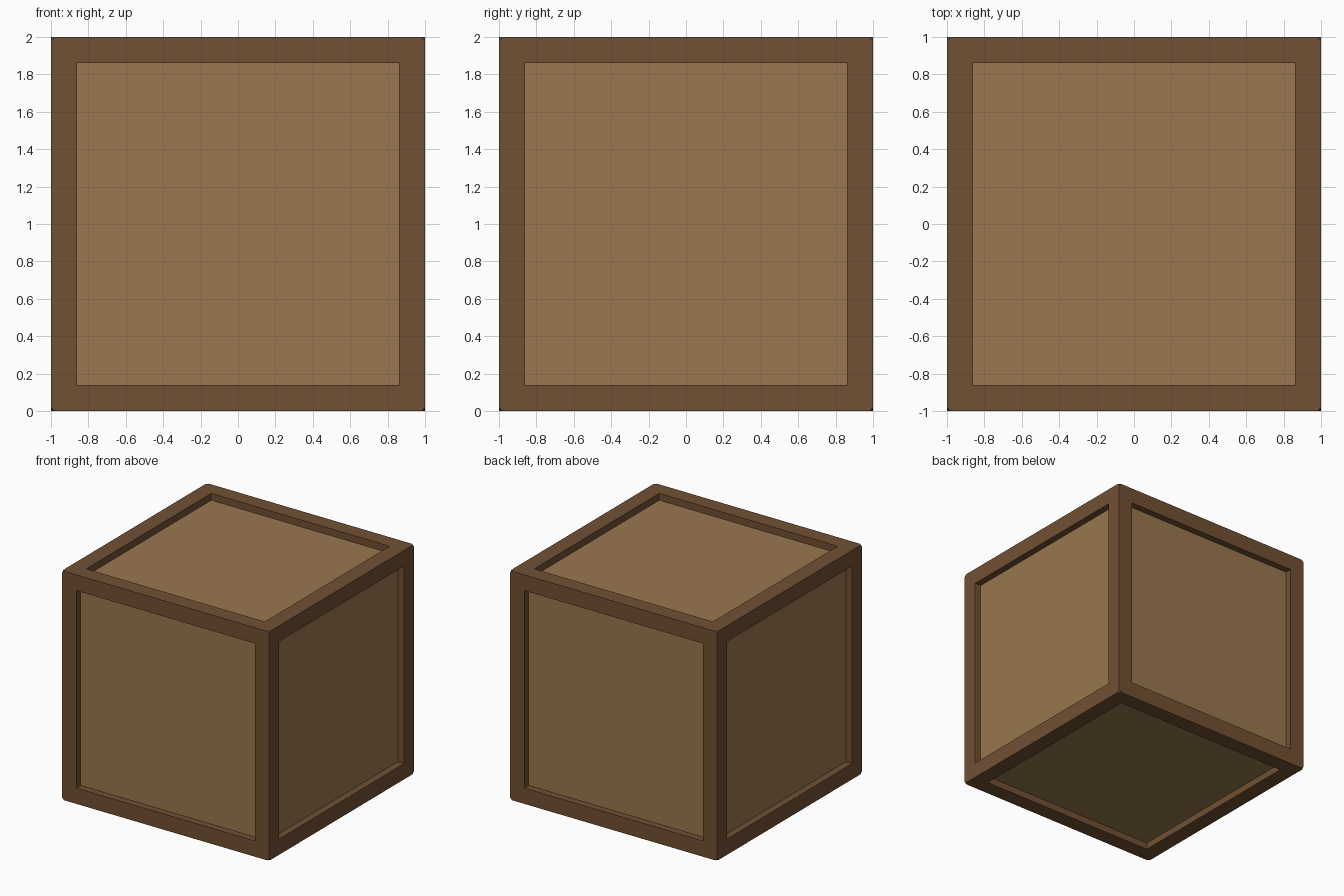
import bpy, bmesh
from mathutils import Vector
from itertools import product

if "Cube" in bpy.data.objects:
    bpy.data.objects.remove(bpy.data.objects["Cube"])

HALF, BORDER, DEPTH, CHAMFER = 1.0, 0.195, 0.06, 0.02


def material(name, color):
    mat = bpy.data.materials.new(name)
    mat.diffuse_color = (*color, 1)
    mat.use_nodes = True
    mat.node_tree.nodes["Principled BSDF"].inputs["Base Color"].default_value = mat.diffuse_color
    return mat


def add_object(name, bm, mat):
    mesh = bpy.data.meshes.new(name)
    bm.to_mesh(mesh)
    bm.free()
    mesh.materials.append(mat)
    obj = bpy.data.objects.new(name, mesh)
    obj.location.z = HALF
    bpy.context.collection.objects.link(obj)
    return obj


dark_wood = material("dark_wood", (0.165, 0.082, 0.034))
light_wood = material("light_wood", (0.319, 0.184, 0.077))

# Outer frame: inset every side, sink the openings
bm = bmesh.new()
bmesh.ops.create_cube(bm, size=2 * HALF)
sides = bm.faces[:]
bmesh.ops.inset_individual(bm, faces=sides, thickness=BORDER)
openings = bmesh.ops.extrude_discrete_faces(bm, faces=sides)["faces"]
for face in openings:
    center = face.calc_center_median().normalized()
    bmesh.ops.translate(bm, verts=face.verts[:], vec=-center * DEPTH)

# Tiny clipped tips on the eight frame corners
for signs in product((-1, 1), repeat=3):
    normal = Vector(signs)
    cut = bmesh.ops.bisect_plane(
        bm, geom=bm.verts[:] + bm.edges[:] + bm.faces[:],
        plane_co=normal * (HALF - CHAMFER / 3), plane_no=normal,
        clear_outer=True)["geom_cut"]
    edges = [e for e in cut if isinstance(e, bmesh.types.BMEdge)]
    bmesh.ops.contextual_create(bm, geom=edges)

# Open the frame where the panels show through
floor = HALF - DEPTH
bottoms = [f for f in bm.faces
           if abs(f.calc_center_median().length - floor) < 1e-4
           and max(abs(c) for c in f.normal) > 0.99]
bmesh.ops.delete(bm, geom=bottoms, context="FACES")
bmesh.ops.recalc_face_normals(bm, faces=bm.faces[:])
add_object("crate_frame", bm, dark_wood)

# Inner box forming the six recessed panels
bm = bmesh.new()
bmesh.ops.create_cube(bm, size=2 * floor)
add_object("crate_panels", bm, light_wood)
